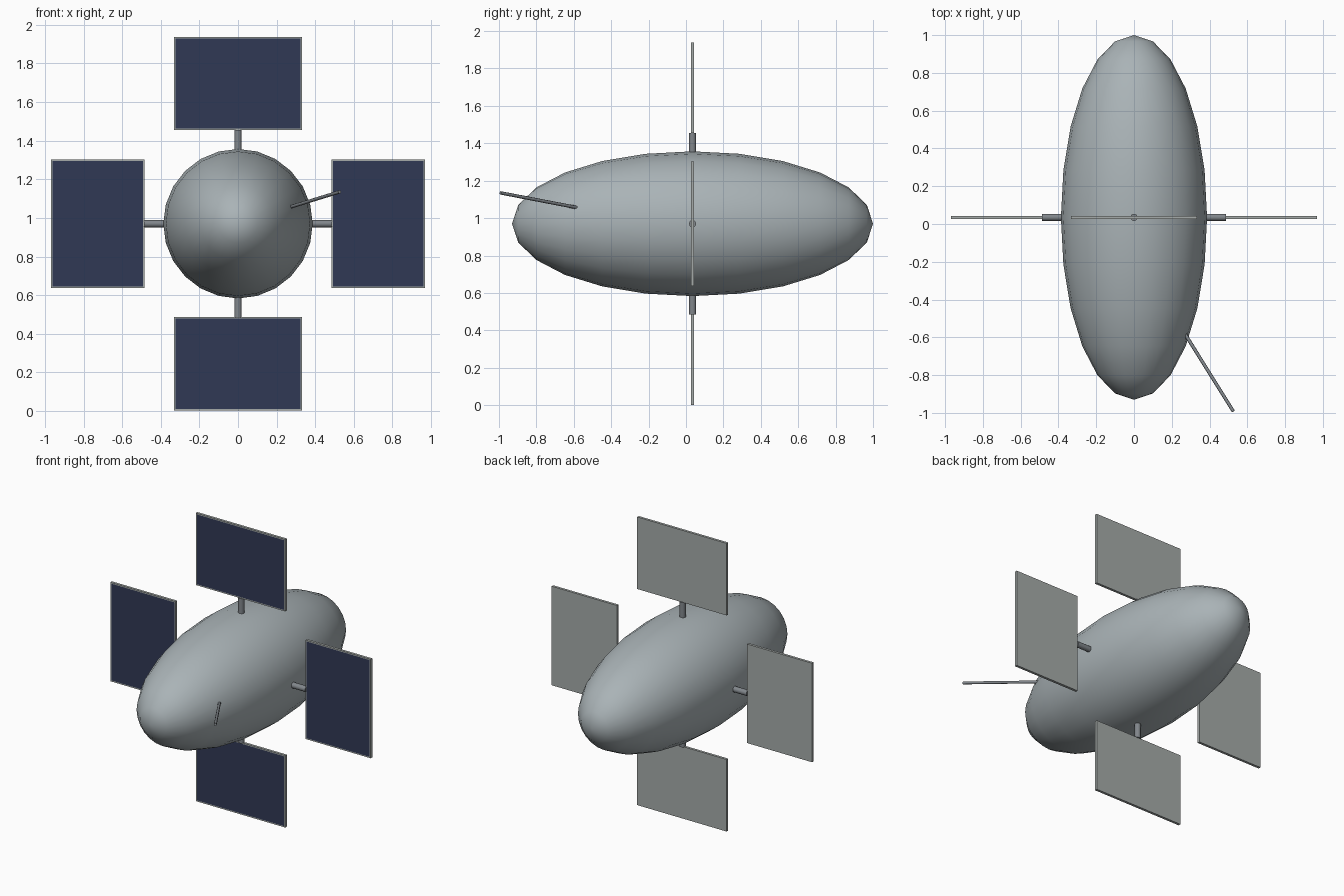
import bpy, bmesh, math
from mathutils import Vector, Matrix

cube = bpy.data.objects.get("Cube")
if cube:
    bpy.data.objects.remove(cube, do_unlink=True)

CENTRE = Vector((0, 0.035, 0.97))


def material(name, rgb):
    m = bpy.data.materials.new(name)
    m.use_nodes = True
    m.diffuse_color = (*rgb, 1)
    m.node_tree.nodes["Principled BSDF"].inputs["Base Color"].default_value = (*rgb, 1)
    return m


hull_grey = material("hull grey", (0.40, 0.45, 0.47))
frame_grey = material("frame grey", (0.38, 0.41, 0.40))
cell_blue = material("solar cell blue", (0.03, 0.04, 0.09))
metal_grey = material("dark metal", (0.22, 0.24, 0.26))


def finish(name, bm, mats, smooth=None):
    mesh = bpy.data.meshes.new(name)
    bm.to_mesh(mesh)
    bm.free()
    for m in mats:
        mesh.materials.append(m)
    ob = bpy.data.objects.new(name, mesh)
    bpy.context.collection.objects.link(ob)
    if smooth:
        bpy.ops.object.select_all(action='DESELECT')
        ob.select_set(True)
        bpy.context.view_layer.objects.active = ob
        bpy.ops.object.shade_smooth_by_angle(angle=math.radians(smooth))
    return ob


def rod(name, a, b, radius, sides):
    a, b = Vector(a), Vector(b)
    turn = (b - a).to_track_quat('Z', 'Y').to_matrix().to_4x4()
    bm = bmesh.new()
    bmesh.ops.create_cone(bm, cap_ends=True, segments=sides, radius1=radius,
                          radius2=radius, depth=(b - a).length,
                          matrix=Matrix.Translation((a + b) / 2) @ turn)
    return finish(name, bm, [metal_grey], 50)


# Hull: ellipsoid with its poles at front and back
bm = bmesh.new()
bmesh.ops.create_uvsphere(bm, u_segments=24, v_segments=12, radius=1,
                          matrix=Matrix.Rotation(math.pi / 2, 4, 'X'))
bmesh.ops.scale(bm, vec=(0.387, 0.965, 0.387), verts=bm.verts)
bmesh.ops.translate(bm, vec=CENTRE, verts=bm.verts)
finish("hull", bm, [hull_grey], 60)

# Four solar panels, each on a short strut
for i, side in enumerate(("upper", "left", "lower", "right")):
    spin = Matrix.Rotation(i * math.pi / 2, 4, 'Y')
    place = Matrix.Translation(CENTRE) @ spin
    bm = bmesh.new()
    bmesh.ops.create_cube(bm, size=1)
    bmesh.ops.scale(bm, vec=(0.665, 0.017, 0.484), verts=bm.verts)
    bmesh.ops.translate(bm, vec=(0, 0, 0.726), verts=bm.verts)
    bm.normal_update()
    # Blue cells fill the front face inside a thin frame
    front = [f for f in bm.faces if f.normal.y < -0.9]
    bmesh.ops.inset_region(bm, faces=front, thickness=0.011)
    for f in front:
        f.material_index = 1
    bmesh.ops.transform(bm, matrix=place, verts=bm.verts)
    finish(side + "_solar_panel", bm, [frame_grey, cell_blue])
    rod(side + "_strut", place @ Vector((0, 0, 0.33)),
        place @ Vector((0, 0, 0.486)), 0.019, 12)

# Antenna at the front left of the hull
rod("antenna", (0.25, -0.55, 1.05), (0.526, -0.992, 1.135), 0.009, 8)
